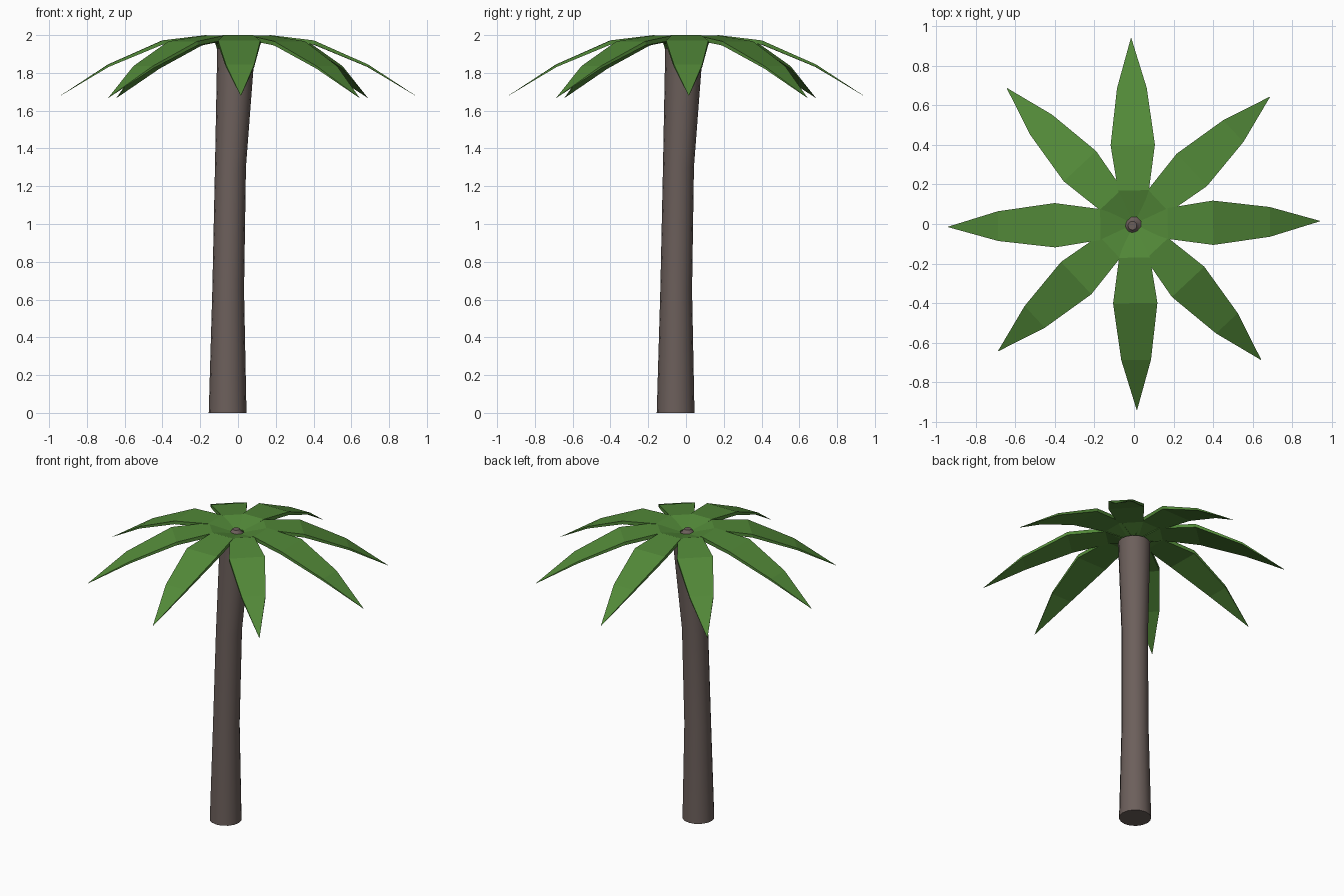
import bpy, bmesh, math
from mathutils import Matrix

if "Cube" in bpy.data.objects:
    bpy.data.objects.remove(bpy.data.objects["Cube"])

def material(name, color):
    m = bpy.data.materials.new(name)
    m.diffuse_color = color
    m.use_nodes = True
    m.node_tree.nodes["Principled BSDF"].inputs["Base Color"].default_value = m.diffuse_color
    return m

def make_object(name, bm, mat):
    bmesh.ops.recalc_face_normals(bm, faces=bm.faces[:])
    me = bpy.data.meshes.new(name)
    bm.to_mesh(me)
    bm.free()
    ob = bpy.data.objects.new(name, me)
    bpy.context.collection.objects.link(ob)
    me.materials.append(mat)
    return ob

def loft(bm, rings):
    for a, b in zip(rings, rings[1:]):
        n = len(a)
        for i in range(n):
            j = (i + 1) % n
            bm.faces.new((a[i], a[j], b[j], b[i]))
    bm.faces.new(rings[0][::-1])
    bm.faces.new(rings[-1])

bark = material("bark", (0.15, 0.115, 0.105, 1))
green = material("leaf_green", (0.085, 0.25, 0.04, 1))

# leaning trunk: centre offset (same in x and y), height, radius
SIDES = 16
bm = bmesh.new()
rings = []
for c, z, r in [(-0.055, 0, 0.10), (-0.052, 0.65, 0.084), (-0.04, 1.3, 0.082),
                (-0.01, 1.93, 0.10), (-0.008, 1.955, 0.04), (-0.008, 1.98, 0.022)]:
    rings.append([bm.verts.new((c + r * math.cos(2 * math.pi * i / SIDES),
                                c + r * math.sin(2 * math.pi * i / SIDES), z))
                  for i in range(SIDES)])
loft(bm, rings)
trunk = make_object("trunk", bm, bark)
bpy.context.view_layer.objects.active = trunk
trunk.select_set(True)
bpy.ops.object.shade_smooth_by_angle(angle=math.radians(35))

# drooping fronds: distance out, half width, top height, thickness
PROFILE = [(0.035, 0.03, 1.96, 0.025), (0.17, 0.078, 2.0, 0.025),
           (0.40, 0.112, 1.972, 0.022), (0.687, 0.075, 1.845, 0.014),
           (0.94, 0.001, 1.68, 0.001)]

def frond(name, angle, drop):
    bm = bmesh.new()
    rings = []
    for r, w, z, t in PROFILE:
        zt = z - drop * r
        rings.append([bm.verts.new(p) for p in
                      ((r, -w, zt), (r, w, zt), (r, w, zt - t), (r, -w, zt - t))])
    loft(bm, rings)
    bm.transform(Matrix.Rotation(math.radians(angle), 4, 'Z'))
    make_object(name, bm, green)

for k in range(4):
    frond(f"straight_frond_{k + 1}", 0.9 + 90 * k, 0)
    frond(f"diagonal_frond_{k + 1}", 43.1 + 90 * k, 0.012)
